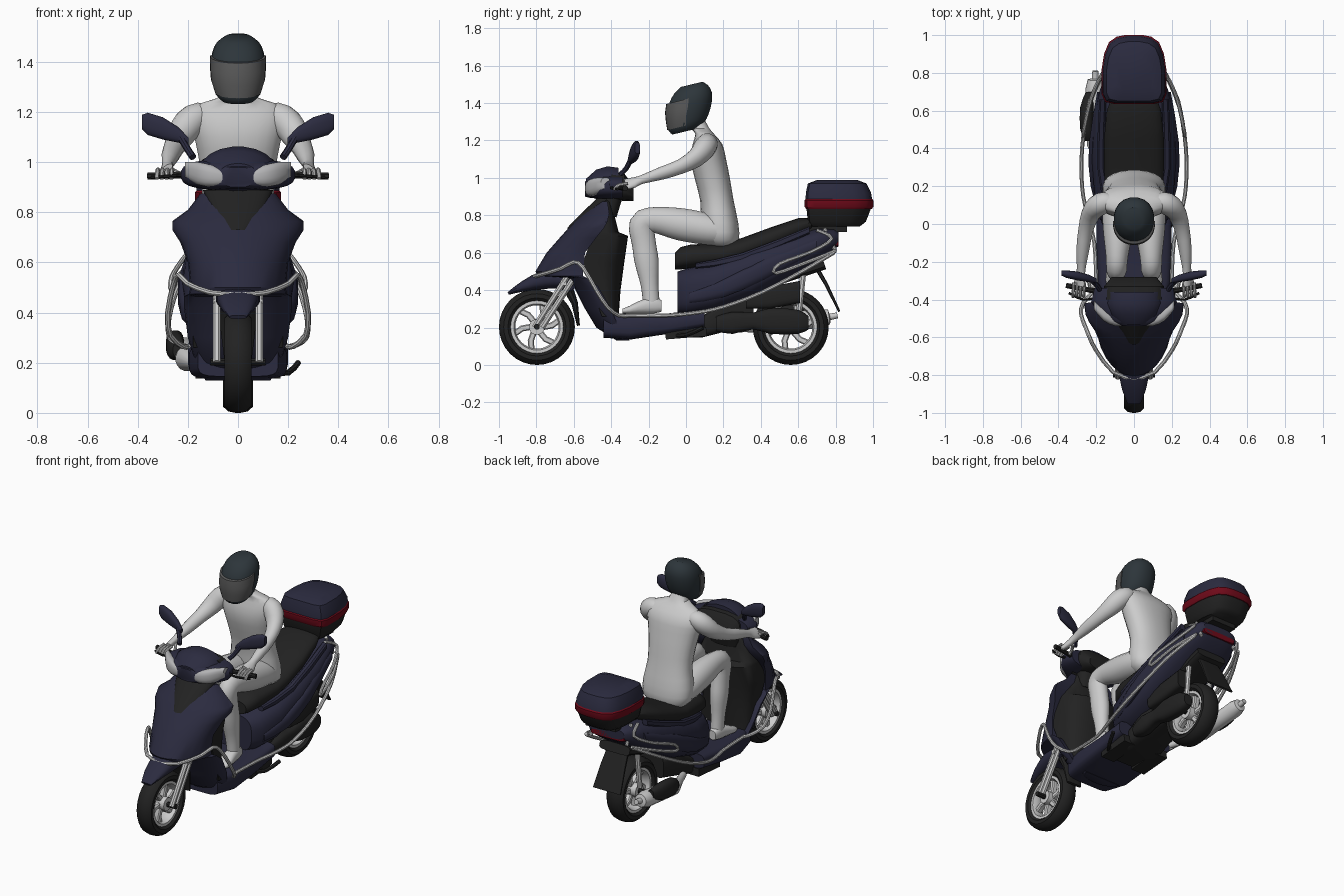
import bpy, bmesh, math
from mathutils import Vector, Matrix

def material(name, *rgb):
    m = bpy.data.materials.new(name)
    m.diffuse_color = (*rgb, 1)
    return m

NAVY, BLACK = material("navy", .024, .024, .05), material("black", .016, .016, .016)
SILVER, RED = material("silver", .55, .55, .55), material("red", .16, .003, .01)
HELMET, VISOR = material("helmet", .026, .036, .043), material("visor", .1, .1, .1)
LENS = material("lens", .45, .45, .46)

def finish(name, bm, mat, mirror=False):
    bmesh.ops.recalc_face_normals(bm, faces=bm.faces[:])
    me = bpy.data.meshes.new(name)
    bm.to_mesh(me)
    bm.free()
    if mat:
        me.materials.append(mat)
    ob = bpy.data.objects.new(name, me)
    bpy.context.collection.objects.link(ob)
    if mirror:
        ob.modifiers.new("mirror", "MIRROR").use_mirror_merge = False

def skin(name, rings, mat=None, mirror=False, closed=False):
    bm = bmesh.new()
    vs = [[bm.verts.new(p) for p in r] for r in rings]
    for a, b in list(zip(vs, vs[1:])) + ([(vs[-1], vs[0])] if closed else []):
        for i in range(len(a)):
            j = (i + 1) % len(a)
            bm.faces.new((a[i], a[j], b[j], b[i]))
    if not closed:
        bm.faces.new(vs[0])
        bm.faces.new(vs[-1])
    finish(name, bm, mat, mirror)

def resample(rows, sub):
    # Catmull-Rom interpolation of path rows
    out = []
    for i in range(len(rows) - 1):
        a, b, c, d = (Vector(rows[min(max(i + k, 0), len(rows) - 1)]) for k in (-1, 0, 1, 2))
        for t in (s / sub for s in range(sub)):
            out.append(.5 * (2 * b + (c - a) * t + (2 * a - 5 * b + 4 * c - d) * t * t + (3 * b - a - 3 * c + d) * t ** 3))
    return out + [Vector(rows[-1])]

def loft(name, secs, mat=None, p=2, n=16, axis=None, sub=1, mirror=False):
    # rows of x, y, z, half width, half depth; superellipse rings along the path
    secs = resample(secs, sub)
    pts = [Vector(s[:3]) for s in secs]
    rings, side = [], None
    power = lambda v: math.copysign(abs(v) ** (2 / p), v)
    angs = [2 * math.pi * (k + .5) / n for k in range(n)]
    for i, s in enumerate(secs):
        t = (Vector(axis) if axis else pts[min(i + 1, len(pts) - 1)] - pts[max(i - 1, 0)]).normalized()
        if side is None:
            side = Vector((0, 1, 0)) if abs(t.x) > .9 else Vector((1, 0, 0))
        side = (side - t * side.dot(t)).normalized()
        up = t.cross(side)
        rings.append([pts[i] + side * s[3] * power(math.cos(a)) + up * s[4] * power(math.sin(a)) for a in angs])
    skin(name, rings, mat, mirror)

def tube(name, pts, r, mat=SILVER, sub=3, mirror=True):
    loft(name, [(*q, r, r) for q in pts], mat, n=8, sub=sub, mirror=mirror)

def shell(name, rows, mat, k=1.0, n=14, slope=0):
    # rows of z, tip y, base y, half width; bowed panel with a flat back
    angs = [math.pi * (i / n - .5) for i in range(n + 1)]
    bow = [(math.sin(a), max(math.cos(a), 0) ** k) for a in angs]
    skin(name, [[(hw * s, base + (tip - base) * c, z + slope * (tip - base) * c) for s, c in bow]
                for z, tip, base, hw in rows], mat)

def box(name, loc, size, mat, rx=0, mirror=False):
    bm = bmesh.new()
    m = Matrix.Translation(loc) @ Matrix.Rotation(rx, 4, "X") @ Matrix.Diagonal((*size, 1))
    bmesh.ops.create_cube(bm, size=1, matrix=m)
    finish(name, bm, mat, mirror)

def spin(name, half, y, z, mat, n=32):
    # half profile of x, radius mirrored across x and turned round a wheel axle
    profile = [(-x, r) for x, r in half] + half[::-1]
    angs = [math.tau * i / n for i in range(n)]
    skin(name, [[(x, y + r * math.cos(a), z + r * math.sin(a)) for x, r in profile] for a in angs], mat, closed=True)

# Wheels
for tag, y, w in (("front", -.797, .053), ("rear", .56, .06)):
    z = .203
    spin(tag + "_tyre", [(.7 * w, .138), (w, .155), (w, .178), (.65 * w, .197), (.15 * w, .203)], y, z, BLACK)
    spin(tag + "_rim", [(.75 * w, .147), (.75 * w, .124), (.3 * w, .116)], y, z, SILVER)
    spin(tag + "_hub", [(.9 * w, .012), (.9 * w, .042)], y, z, SILVER, 20)
    tube(tag + "_axle", [(-.11, y, z), (.11, y, z)], .016, BLACK, 1, False)
    for i in range(6):
        arm = [(r, math.tau * i / 6 + d) for r, d in ((.035, 0), (.08, .1), (.128, .3))]
        loft(tag + "_spoke", [(0, y + r * math.cos(a), z + r * math.sin(a), .02, .017) for r, a in arm], SILVER, 4, 8)

# Fork and front fender
for dy in (0, .04):
    tube("fork_leg", [(.085, -.81 + dy, .2), (.085, -.63 + dy, .48)], .017, SILVER, 1)
box("fork_brace", (0, -.655, .44), (.2, .03, .03), SILVER)
loft("front_fender", [(0, -.95, .382, .035, .008), (0, -.87, .42, .065, .028), (0, -.76, .455, .085, .05),
                      (0, -.66, .46, .09, .055), (0, -.61, .40, .085, .03)], NAVY, 2.6, sub=2)
loft("fender_tail", [(0, -.64, .43, .075, .03), (0, -.595, .33, .07, .018), (0, -.575, .21, .055, .008)], BLACK, 3)

# Front shield and leg panel
shell("front_shield", [(.13, -.37, -.30, .13), (.2, -.48, -.36, .17), (.3, -.54, -.40, .2), (.42, -.6, -.47, .215),
                       (.465, -.63, -.53, .215), (.475, -.79, -.55, .195), (.5, -.805, -.55, .19), (.6, -.745, -.54, .2),
                       (.68, -.675, -.48, .23), (.73, -.63, -.44, .262), (.765, -.595, -.42, .262),
                       (.81, -.55, -.41, .2), (.875, -.475, -.42, .15)], NAVY)
shell("shield_grille", [(.73, -.638, -.6, .04), (.8, -.57, -.5, .11), (.89, -.477, -.42, .14)], BLACK)
shell("leg_panel", [(.26, -.36, -.45, .18), (.4, -.35, -.5, .18), (.55, -.33, -.55, .19), (.69, -.31, -.5, .2),
                    (.71, -.36, -.48, .2), (.79, -.38, -.46, .16), (.88, -.39, -.45, .11)], BLACK, .5)
loft("steering_column", [(0, -.42, .8, .1, .05), (0, -.39, .93, .11, .06)], BLACK, 3)

# Handlebar cowl, lights, grips and mirrors
Y = (0, 1, 0)
loft("handlebar_cowl", [(0, -.54, .94, .06, .04), (0, -.515, .945, .14, .052), (0, -.46, .948, .2, .06),
                        (0, -.41, .95, .228, .062), (0, -.34, .95, .21, .06)], NAVY, 3, 24, Y)
loft("cowl_top", [(0, -.535, .96, .07, .035), (0, -.48, .965, .13, .08), (0, -.42, .965, .155, .098),
                  (0, -.36, .965, .15, .09)], NAVY, 2, 20, Y)
loft("dashboard", [(0, -.4, .96, .16, .075), (0, -.33, .95, .16, .075), (0, -.28, .915, .12, .04)], BLACK, 3, axis=Y)
loft("headlight", [(.04, -.522, .937, .015, .022), (.1, -.508, .945, .032, .042), (.16, -.478, .955, .036, .046),
                   (.212, -.43, .972, .025, .03)], LENS, 2.6, axis=(1, 0, 0), sub=2, mirror=True)
tube("handgrip", [(.18, -.36, .95), (.36, -.325, .945)], .015, BLACK, 1)
tube("brake_lever", [(.2, -.39, .95), (.27, -.4, .945), (.345, -.365, .94)], .007, BLACK)
tube("mirror_stem", [(.18, -.35, 1.02), (.2, -.32, 1.05), (.23, -.295, 1.1)], .014, NAVY)
loft("mirror", [(.198, -.30, 1.085, .012, .014), (.24, -.288, 1.11, .02, .032), (.3, -.275, 1.135, .024, .045),
                (.36, -.265, 1.153, .02, .045), (.383, -.26, 1.16, .014, .03)], NAVY, 2.5, axis=(1, 0, 0), mirror=True)

# Floor, rear body and seat
loft("floor", [(0, -.44, .21, .16, .065), (0, -.3, .205, .195, .07), (0, -.1, .22, .2, .055), (0, .1, .25, .2, .05)],
     NAVY, 5, 20, Y)
loft("rear_body", [(0, -.045, .385, .13, .115), (0, 0, .39, .17, .125), (0, .15, .42, .21, .135), (0, .35, .49, .225, .14),
                   (0, .55, .575, .215, .115), (0, .7, .64, .185, .09), (0, .79, .67, .15, .06),
                   (0, .815, .675, .12, .035)], NAVY, 3, 24, Y)
loft("side_panel", [(.16, .02, .36, .02, .03), (.2, .2, .41, .03, .05), (.21, .42, .51, .03, .055),
                    (.18, .7, .64, .015, .03)], NAVY, 2.5, 12, Y, 2, True)
loft("upper_trim", [(.13, .05, .53, .02, .015), (.175, .3, .575, .02, .025), (.165, .66, .72, .02, .02)],
     NAVY, 3, 8, Y, 2, True)
loft("seat", [(0, -.06, .555, .1, .045), (0, -.03, .57, .125, .06), (0, .03, .58, .14, .065), (0, .2, .59, .155, .06),
              (0, .3, .62, .16, .06), (0, .45, .675, .16, .06), (0, .6, .735, .145, .05), (0, .67, .755, .12, .03)],
     BLACK, 2.6, 20, Y)
loft("tail_light", [(0, .74, .645, .155, .02), (0, .815, .65, .12, .018)], RED, 4, axis=Y)
box("rack_plate", (0, .75, .73), (.18, .22, .04), BLACK)
loft("mud_flap", [(0, .68, .55, .07, .012), (0, .75, .43, .085, .01), (0, .82, .285, .1, .006)], BLACK, 6)
loft("inner_fender", [(0, .36, .4, .08, .03), (0, .5, .46, .11, .03), (0, .74, .54, .11, .03)], BLACK, 4)

# Top box: one outline at several heights
half = [(.1, .638), (.15, .65), (.168, .69), (.168, .82), (.155, .9), (.13, .96), (.09, .988), (.04, .998)]
outline = half + [(-x, y) for x, y in reversed(half)]
for name, mat, rows in (
        ("top_box_base", BLACK, [(.74, .72, -.02), (.765, .86, -.012), (.845, .97, 0)]),
        ("top_box_band", RED, [(.835, .98, 0), (.845, 1.02, 0), (.88, 1.02, 0), (.888, .98, 0)]),
        ("top_box_lid", NAVY, [(.88, .99, 0), (.92, .97, -.003), (.97, .87, -.01), (.99, .58, -.01)])):
    skin(name, [[(x * s, .82 + dy + (y - .82) * s, z) for x, y in outline] for z, s, dy in rows], mat)
box("box_latch", (0, .945, .93), (.1, .05, .05), NAVY, -.7)

# Crash bars and rails
tube("front_guard", [(0, -.82, .47), (.11, -.785, .48), (.2, -.67, .515), (.235, -.6, .55), (.255, -.55, .52),
                     (.28, -.48, .4), (.27, -.42, .31), (.22, -.36, .265), (.2, -.3, .265)], .011, sub=2)
tube("side_rail", [(.2, -.32, .265), (.21, -.1, .265), (.25, .06, .28), (.275, .2, .31), (.275, .4, .385),
                   (.24, .62, .5), (.17, .79, .6)], .011)
tube("rear_guard", [(.14, .7, .72), (.17, .78, .675), (.225, .67, .605), (.265, .5, .54), (.265, .48, .49),
                    (.235, .65, .55), (.165, .8, .61)], .01)
tube("rack_stay", [(.12, .74, .73), (.13, .8, .61)], .011, SILVER, 1)

# Engine, drive case, shocks, stand and exhaust
loft("engine", [(0, -.1, .19, .1, .04), (0, .08, .2, .13, .055), (0, .22, .27, .12, .09), (0, .36, .28, .09, .07)],
     BLACK, 5, axis=Y)
loft("drive_case", [(.11, .16, .22, .035, .04), (.115, .25, .225, .045, .06), (.115, .36, .235, .04, .045),
                    (.115, .45, .235, .045, .07), (.115, .6, .23, .045, .065), (.115, .655, .225, .03, .035)],
     BLACK, 3, axis=Y, sub=2)
loft("air_filter", [(.12, .32, .34, .04, .04), (.12, .45, .36, .05, .06), (.12, .61, .39, .04, .06)], BLACK, 4, axis=Y)
tube("shock", [(.085, .6, .25), (.085, .63, .52)], .017, SILVER, 1)
box("step_block", (.12, .0, .17), (.1, .22, .05), BLACK, .08, True)
tube("side_stand", [(.13, -.08, .16), (.2, .0, .16), (.24, .09, .2)], .012, BLACK, 2, False)
loft("muffler", [(-.12, .2, .19, .02, .02), (-.17, .32, .2, .025, .025), (-.2, .42, .215, .05, .05),
                 (-.205, .72, .25, .052, .052), (-.205, .765, .256, .04, .04), (-.205, .77, .257, .018, .018),
                 (-.205, .81, .265, .016, .016)], SILVER)
loft("muffler_guard", [(-.235, .44, .25, .025, .03), (-.25, .5, .265, .035, .055), (-.25, .62, .275, .035, .055),
                       (-.235, .7, .28, .02, .03)], BLACK, 2.5, axis=Y, sub=2)

# Rider
loft("rider_torso", [(0, .2, .625, .1, .06), (0, .19, .67, .16, .095), (0, .18, .76, .165, .1), (0, .165, .88, .145, .09),
                     (0, .14, 1.0, .155, .095), (0, .12, 1.1, .175, .095), (0, .115, 1.18, .19, .08),
                     (0, .1, 1.235, .15, .05), (0, .075, 1.265, .06, .05), (0, .04, 1.33, .05, .05)],
     None, 2.3, 24, (0, 0, 1), 2)
loft("rider_arm", [(.09, .115, 1.185, .03, .03), (.15, .115, 1.185, .055, .055), (.195, .095, 1.155, .058, .062),
                   (.23, .05, 1.105, .047, .055), (.255, -.03, 1.06, .038, .042), (.27, -.13, 1.025, .034, .036),
                   (.28, -.24, .99, .024, .022), (.285, -.28, .975, .034, .02), (.29, -.325, .965, .038, .016)],
     sub=2, mirror=True)
for x in (.262, .281, .3, .319):
    tube("rider_finger", [(x, -.31, .97), (x + .003, -.36, .962), (x + .004, -.385, .935)], .009, None, 2)
tube("rider_thumb", [(.265, -.27, .97), (.238, -.31, .955), (.235, -.34, .945)], .01, None, 2)
loft("rider_leg", [(.085, .22, .71, .07, .07), (.085, .12, .725, .085, .085), (.085, -.03, .752, .08, .088),
                   (.09, -.17, .775, .06, .07), (.092, -.235, .75, .055, .07), (.092, -.225, .65, .052, .065),
                   (.094, -.21, .55, .052, .065), (.096, -.195, .43, .042, .048), (.098, -.185, .33, .038, .045)],
     sub=3, mirror=True)
loft("rider_foot", [(.1, -.13, .315, .025, .03), (.1, -.17, .32, .036, .045), (.103, -.24, .31, .042, .037),
                    (.106, -.3, .295, .045, .022), (.108, -.34, .288, .028, .012)], None, 2.4, axis=Y, sub=2, mirror=True)

# Helmet
loft("helmet", [(0, -.005, 1.248, .065, .07), (0, .003, 1.275, .09, .1), (0, .012, 1.32, .102, .115),
                (0, .02, 1.375, .108, .122), (0, .025, 1.43, .105, .118), (0, .028, 1.475, .085, .092),
                (0, .03, 1.5, .05, .06)], HELMET, 2.2, 20, (0, -.24, 1), 2)
shell("helmet_visor", [(1.28, -.1, .0, .092), (1.33, -.108, .0, .108), (1.38, -.112, .01, .112), (1.425, -.106, .015, .111)],
      VISOR, .85, slope=.25)

bpy.ops.object.select_all(action="SELECT")
bpy.context.view_layer.objects.active = bpy.context.selected_objects[0]
bpy.ops.object.shade_smooth_by_angle(angle=math.radians(38))
